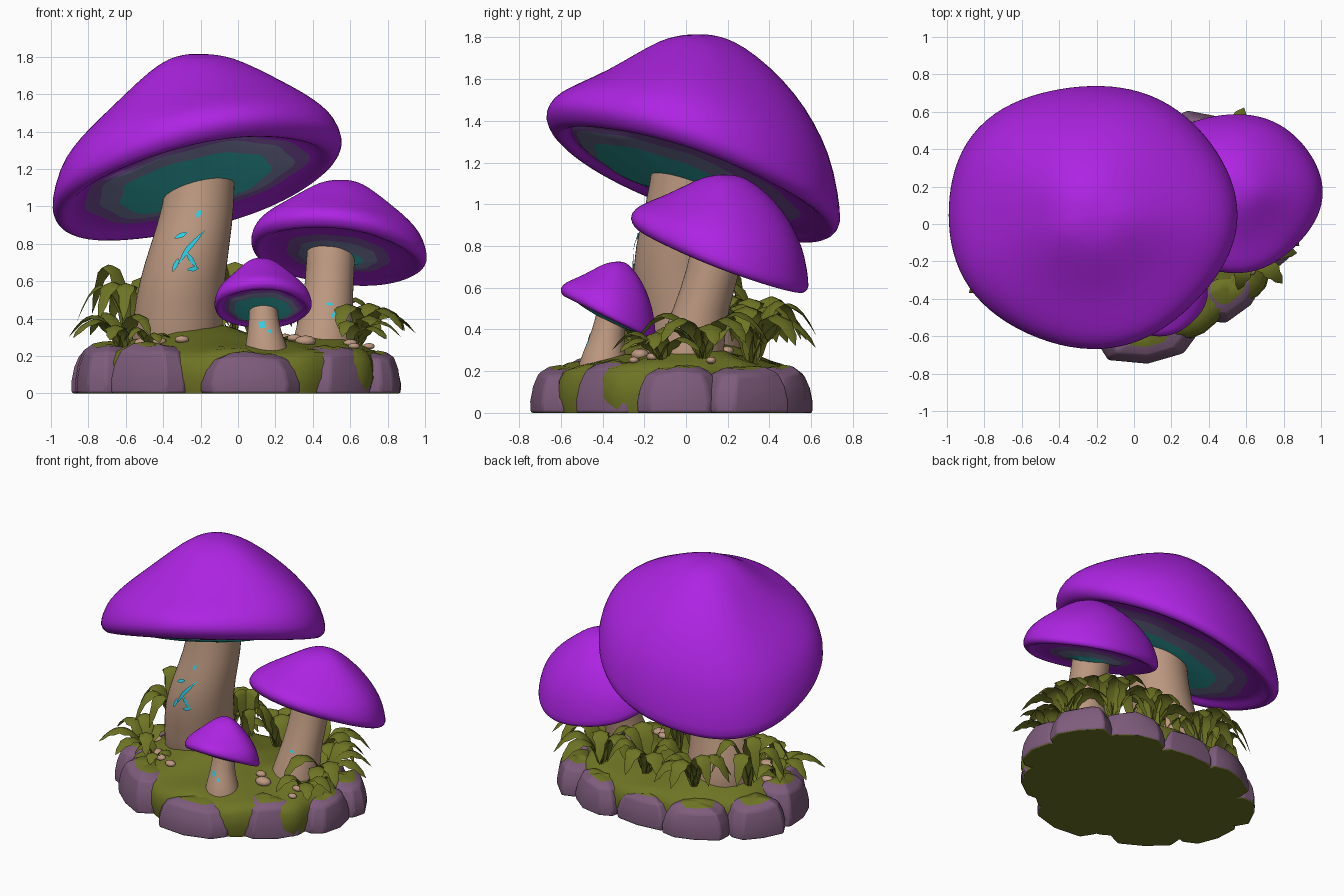
import bpy, bmesh, math, random
from mathutils import Vector

if "Cube" in bpy.data.objects:
    bpy.data.objects.remove(bpy.data.objects["Cube"])

random.seed(4)
TAU = 2 * math.pi


def material(name, r, g, b):
    m = bpy.data.materials.new(name)
    lin = [((c / 255 + 0.055) / 1.055) ** 2.4 for c in (r, g, b)]
    m.diffuse_color = (*lin, 1)
    m.use_nodes = True
    m.node_tree.nodes["Principled BSDF"].inputs["Base Color"].default_value = m.diffuse_color
    return m


PURPLE = material("purple", 174, 36, 227)
VIOLET = material("dusky_violet", 138, 90, 178)
SLATE = material("slate", 134, 138, 180)
TEAL = material("teal", 58, 190, 190)
TAN = material("tan", 188, 152, 128)
CYAN = material("cyan", 45, 212, 235)
MOSS = material("moss_green", 110, 116, 36)
ROCK = material("mauve_rock", 126, 92, 124)


def finish(bm, name, mats, angle=60, subsurf=0):
    me = bpy.data.meshes.new(name)
    bm.to_mesh(me)
    bm.free()
    for m in mats:
        me.materials.append(m)
    ob = bpy.data.objects.new(name, me)
    bpy.context.collection.objects.link(ob)
    if subsurf:
        ob.modifiers.new("smooth", 'SUBSURF').levels = subsurf
        ob.modifiers["smooth"].render_levels = subsurf
    bpy.ops.object.select_all(action='DESELECT')
    ob.select_set(True)
    bpy.context.view_layer.objects.active = ob
    bpy.ops.object.shade_smooth_by_angle(angle=math.radians(angle))
    return ob


def loft(name, rings, mats, rule=None, **kw):
    """Skin a stack of closed rings, fanning both ends to their centres."""
    bm = bmesh.new()
    vs = [[bm.verts.new(p) for p in ring] for ring in rings]
    n = len(rings[0])
    for k in range(len(vs) - 1):
        for i in range(n):
            j = (i + 1) % n
            f = bm.faces.new((vs[k][i], vs[k][j], vs[k + 1][j], vs[k + 1][i]))
            f.material_index = rule(k, f) if rule else 0
    for k, ring in ((0, vs[0]), (len(vs) - 1, vs[-1])):
        c = bm.verts.new(sum((v.co for v in ring), Vector()) / n)
        for i in range(n):
            f = bm.faces.new((ring[i], ring[(i + 1) % n], c))
            f.material_index = rule(k, f) if rule else 0
    bmesh.ops.recalc_face_normals(bm, faces=bm.faces)
    return finish(bm, name, mats, **kw)


# ---- mushroom caps: domed top, rolled lip, banded underside
# radius, height share at the front, height share at the back
TOP = [(0.06, .999, .999), (0.14, .982, .99), (.25, .93, .96), (.4, .77, .885), (.6, .54, .74),
       (.75, .40, .59), (.87, .28, .42), (.95, .17, .25), (1, 0, 0)]
UNDER = [(.985, -.06), (.94, -.105), (.89, -.10), (.84, -.06)]


def cap(name, centre, radii, tilt, apex, bands, n=44, lump=.025, shift=0, dip=.16):
    (cx, cy, cz), (rx, ry), (ta, tb) = centre, radii, tilt

    def spot(t, r):
        w = 1 + lump * (math.sin(3 * t + .6) * .5 + math.sin(5 * t + 2) * .5)
        return r * rx * math.cos(t) * w, r * ry * math.sin(t) * w

    rings = []
    for r, front, back in TOP:
        ring = []
        for i in range(n):
            t = i * TAU / n
            x, y = spot(t, r)
            ex, ey = spot(t, 1)
            zr = cz + ta * ex + tb * ey
            b = .5 + .5 * math.sin(t)
            f = front * (1 - b) + back * b
            z = zr + (apex[2] - zr) * f + lump * rx * math.sin(3 * t + 2.2) * math.sin(math.pi * r) * r
            ring.append(Vector((cx * r + apex[0] * (1 - r) + x, cy * r + apex[1] * (1 - r) + y, z)))
        rings.append(ring)
    # the inner bands drift towards the front by the shift
    inner = [(bands[0], -.06, .3), (bands[1], -.085, .7), (bands[2], -.115, 1), (bands[2] * .5, -dip, .5)]
    for r, o, drift in [(r, o, 0) for r, o in UNDER] + inner:
        ring = []
        for i in range(n):
            t = i * TAU / n
            wob = 1 + (.035 * math.sin(4 * t + 9 * r) + .03 * math.sin(9 * t) if r < .8 else 0)
            x, y = spot(t, r * wob)
            y -= shift * drift
            ring.append(Vector((cx + x, cy + y, cz + ta * x + tb * y + o * rx)))
        rings.append(ring)
    first = len(TOP) + len(UNDER)
    return loft(name, rings, [PURPLE, VIOLET, SLATE, TEAL],
                lambda k, f: min(3, max(0, k - first + 1)), subsurf=1)


cap("large_cap", (-.232, .045, 1.18), (.782, .712), (.22, -.35), (-.22, .06, 1.815), (.76, .67, .55), shift=.13)
cap("medium_cap", (.532, .168, .78), (.475, .43), (-.1, -.38), (.55, .19, 1.142), (.56, .47, .27), dip=.2)
cap("small_cap", (.13, -.37, .48), (.263, .23), (0, -.49), (.12, -.32, .725), (.76, .70, .62))


# ---- stems: swept circles with gentle bends
def at_height(path, z):
    for a, b in zip(path, path[1:]):
        if z <= b[2] or b is path[-1]:
            u = (z - a[2]) / (b[2] - a[2])
            return [p + (q - p) * u for p, q in zip(a, b)]


def stem(name, path, n=24):
    rings = []
    for x, y, z, r in path:
        rings.append([Vector((x + r * math.cos(i * TAU / n), y + r * math.sin(i * TAU / n), z))
                      for i in range(n)])
    loft(name, rings, [TAN], subsurf=1)


def glow(name, path, lines, width):
    """Thin tapered streaks laid on the front of a stem, given as x,z points."""
    bm = bmesh.new()
    for line in lines:
        pts = []
        for (x0, z0), (x1, z1) in zip(line, line[1:]):
            pts += [(x0 + (x1 - x0) * k / 4, z0 + (z1 - z0) * k / 4) for k in range(4)]
        pts.append(line[-1])
        d = Vector((line[-1][0] - line[0][0], line[-1][1] - line[0][1])).normalized()
        prev = None
        for k, (x, z) in enumerate(pts):
            w = width * (.15 + math.sin(math.pi * k / (len(pts) - 1)))
            pair = []
            for s in (-w, w):
                px, pz = x - d.y * s, z + d.x * s
                cx, cy, _, r = at_height(path, pz)
                py = cy - math.sqrt(max(0, r * r - (px - cx) ** 2)) - .003
                pair.append(bm.verts.new((px, py, pz)))
            if prev:
                bm.faces.new((prev[0], prev[1], pair[1], pair[0]))
            prev = pair
    bmesh.ops.recalc_face_normals(bm, faces=bm.faces)
    finish(bm, name, [CYAN])


LARGE = [(-.325, .05, .15, .26), (-.325, .02, .4, .24), (-.30, -.03, .6, .232), (-.255, -.035, .8, .212),
         (-.21, 0, 1.0, .193), (-.197, .02, 1.2, .18), (-.19, .03, 1.3, .18)]
MEDIUM = [(.45, 0, .15, .185), (.455, .02, .3, .16), (.482, .07, .5, .132), (.495, .14, .7, .13), (.5, .16, .86, .13)]
SMALL = [(.155, -.40, .12, .135), (.152, -.40, .25, .115), (.14, -.385, .34, .086), (.135, -.36, .45, .075),
         (.135, -.35, .52, .075)]
stem("large_stem", LARGE)
stem("medium_stem", MEDIUM)
stem("small_stem", SMALL)
glow("large_stem_streaks", LARGE, [[(-.32, .69), (-.27, .77), (-.18, .87)], [(-.35, .65), (-.32, .72)],
                                   [(-.34, .83), (-.27, .86)], [(-.28, .76), (-.22, .67)],
                                   [(-.27, .66), (-.21, .67)], [(-.22, .94), (-.2, .98)]], .011)
glow("medium_stem_streaks", MEDIUM, [[(.47, .48), (.51, .475)], [(.50, .40), (.52, .44)]], .007)
glow("small_stem_streaks", SMALL, [[(.11, .38), (.15, .35)], [(.16, .33), (.18, .335)], [(.12, .35), (.14, .39)]], .011)


# ---- mossy ground
def ground(x, y):
    r2 = (x / .8) ** 2 + ((y + .05) / .6) ** 2
    bump = .11 * math.exp(-((x + .25) ** 2 + y * y) / .08) + .08 * math.exp(-((x - .47) ** 2 + (y - .06) ** 2) / .05)
    return .21 + .07 * max(0, 1 - r2) + bump + .012 * math.sin(13 * x + 2) * math.cos(11 * y)


rings = []
for r, zf in ((.95, 0), (.98, .35), (.97, .75), (.93, .95), (.85, 1), (.7, 1), (.5, 1), (.3, 1), (.1, 1)):
    ring = []
    for i in range(64):
        t = i * TAU / 64
        w = r * (1 + .035 * math.sin(10 * t + .5))
        x, y = .79 * w * math.cos(t), -.05 + .60 * w * math.sin(t)
        ring.append(Vector((x, y, ground(x, y) * zf)))
    rings.append(ring)
loft("moss_ground", rings, [MOSS], angle=70)

# ---- rocks around the edge: x, y, half width, half depth, height
ROCKS = [(-.69, -.12, .22, .18, .26), (-.44, -.41, .24, .18, .26), (.06, -.57, .28, .17, .215),
         (.51, -.33, .22, .15, .24), (.72, -.04, .20, .14, .215), (.68, .28, .22, .15, .215),
         (.38, .44, .22, .14, .215), (-.01, .46, .24, .13, .20), (-.41, .44, .23, .14, .215),
         (-.70, .20, .2, .15, .23)]
for k, (x, y, hw, hd, h) in enumerate(ROCKS):
    face = math.atan2(y + .05, x * .6)
    out, side = Vector((math.cos(face), math.sin(face), 0)), Vector((-math.sin(face), math.cos(face), 0))
    jit = [random.uniform(.92, 1.06) for _ in range(9)]
    rings = []
    for s, zf in ((1, 0), (1.01, .25), (.93, .58), (.78, .86), (.5, 1), (.2, 1.04)):
        ring = []
        for i in range(9):
            t = i * TAU / 9
            c, sn = math.cos(t), math.sin(t)
            c, sn = math.copysign(abs(c) ** .7, c), math.copysign(abs(sn) ** .7, sn)
            p = Vector((x, y, h * zf * (1 + .8 * (jit[i] - 1))))
            ring.append(p + (out * hd * c + side * hw * sn) * s * jit[i])
        rings.append(ring)
    # mossy crown and underside, bare sides
    ob = loft(f"rock_{k + 1}", rings, [ROCK, MOSS],
              lambda j, f: 1 if j >= 4 or (j == 0 and len(f.verts) == 3) else 0, angle=30)
    bev = ob.modifiers.new("worn_edges", 'BEVEL')
    bev.width, bev.segments = .012, 2


# ---- leafy plants: arched, folded leaves with ragged edges
def leaf(bm, base, heading, length, rise, width):
    d = Vector((math.cos(heading), math.sin(heading), 0))
    s = Vector((-d.y, d.x, 0))
    prev, n = None, 10
    for k in range(n + 1):
        u = k / n
        mid = base + d * length * u ** 1.1 + Vector((0, 0, rise * (3.5 * u - 3.1 * u * u)))
        w = width * (math.sin(math.pi * (.06 + .94 * u)) ** .7 + .02) * (1 if k % 2 else .8)
        row = [bm.verts.new(mid + s * w * q - Vector((0, 0, abs(q) * w * .35))) for q in (-1, 0, 1)]
        if prev:
            for q in (0, 1):
                bm.faces.new((prev[q], prev[q + 1], row[q + 1], row[q]))
        prev = row


# x, y, leaf count, middle heading, spread, length, rise, half width
PLANTS = [(-.58, .10, 6, 165, 210, .32, .46, .07), (-.62, -.18, 6, 195, 220, .31, .2, .065),
          (-.30, .33, 7, 100, 230, .29, .30, .07), (.10, .32, 7, 90, 280, .27, .32, .07),
          (.46, .32, 7, 75, 240, .32, .33, .075), (.64, .08, 7, 5, 220, .33, .24, .07),
          (-.02, .12, 4, 60, 200, .14, .40, .055), (-.48, -.28, 4, 260, 200, .16, .12, .05),
          (.62, -.12, 4, 330, 150, .27, .17, .06)]
for k, (x, y, count, mid, spread, length, rise, width) in enumerate(PLANTS):
    bm = bmesh.new()
    base = Vector((x, y, ground(x, y) - .02))
    for i in range(count):
        a = math.radians(mid + spread * (i / (count - 1) - .5) + random.uniform(-8, 8))
        q = random.uniform(.82, 1.04)
        leaf(bm, base, a, length * q, rise * random.uniform(.7, 1.05), width * q)
    finish(bm, f"leaf_plant_{k + 1}", [MOSS], angle=50)

# ---- pale pebbles in the moss
for k, (x, y, r) in enumerate([(-.50, -.24, .045), (-.42, -.30, .03), (.36, -.22, .045), (.30, -.16, .03),
                               (.60, -.16, .03), (-.63, -.05, .035), (.25, .2, .03), (-.30, -.36, .03),
                               (.62, -.25, .025), (.70, .12, .025)]):
    bm = bmesh.new()
    bmesh.ops.create_icosphere(bm, subdivisions=2, radius=r)
    for v in bm.verts:
        v.co = Vector((x, y, ground(x, y) + .008)) + Vector((v.co.x * 1.3, v.co.y, v.co.z * .7))
    finish(bm, f"pebble_{k + 1}", [TAN])
